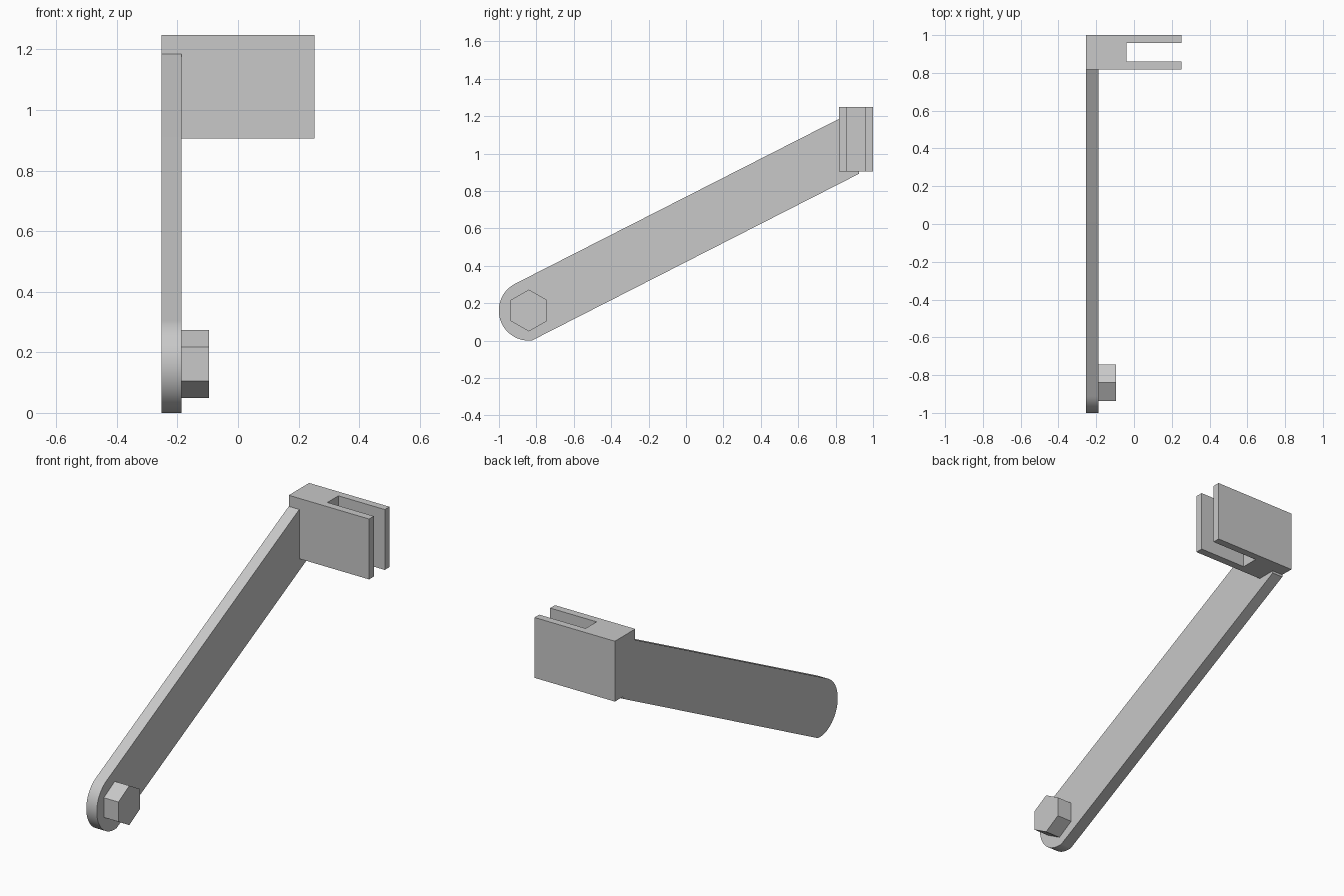
import bpy, bmesh
from math import sin, cos, pi, radians

cube = bpy.data.objects.get("Cube")
if cube:
    bpy.data.objects.remove(cube, do_unlink=True)

grey = bpy.data.materials.new("plain grey")
grey.use_nodes = True
colour = (0.58, 0.58, 0.58, 1)
grey.diffuse_color = colour
grey.node_tree.nodes["Principled BSDF"].inputs["Base Color"].default_value = colour


def prism(name, outline, offset):
    """Extrude a closed outline of 3D points along an offset vector."""
    bm = bmesh.new()
    face = bm.faces.new([bm.verts.new(p) for p in outline])
    ext = bmesh.ops.extrude_face_region(bm, geom=[face])
    moved = [v for v in ext["geom"] if isinstance(v, bmesh.types.BMVert)]
    bmesh.ops.translate(bm, verts=moved, vec=offset)
    bmesh.ops.recalc_face_normals(bm, faces=bm.faces)
    mesh = bpy.data.meshes.new(name)
    bm.to_mesh(mesh)
    bm.free()
    mesh.materials.append(grey)
    obj = bpy.data.objects.new(name, mesh)
    bpy.context.collection.objects.link(obj)
    return obj


def arc(x, y, z, radius, start, end, steps):
    """Points on an arc in the side plane, angles in degrees."""
    angles = [radians(start + (end - start) * i / steps) for i in range(steps + 1)]
    return [(x, y + radius * cos(a), z + radius * sin(a)) for a in angles]


outer_x, inner_x, tip_x = -0.253, -0.187, 0.252
pivot_y, pivot_z = -0.84, 0.161

# Sloping arm with a rounded lower end; its upper end sits inside the bracket
outline = arc(outer_x, pivot_y, pivot_z, 0.161, 117, 276, 40)
outline += [(outer_x, 0.925, 0.892), (outer_x, 0.925, 1.24)]
arm = prism("arm", outline, (inner_x - outer_x, 0, 0))

# Hexagonal peg on the inner face of the arm
prism("hex_peg", arc(inner_x, pivot_y, pivot_z, 0.112, 30, 330, 5), (0.092, 0, 0))

# Forked bracket with a slot open to the side
front, back, slot_front, slot_back, slot_x = 0.817, 1.0, 0.86, 0.958, -0.04
fork = [(outer_x, front), (tip_x, front), (tip_x, slot_front), (slot_x, slot_front),
        (slot_x, slot_back), (tip_x, slot_back), (tip_x, back), (outer_x, back)]
prism("fork_bracket", [(x, y, 0.905) for x, y in fork], (0, 0, 0.343))

# Smooth the rounded end, keep the rims sharp
bpy.ops.object.select_all(action="DESELECT")
arm.select_set(True)
bpy.context.view_layer.objects.active = arm
bpy.ops.object.shade_smooth_by_angle(angle=radians(25))
